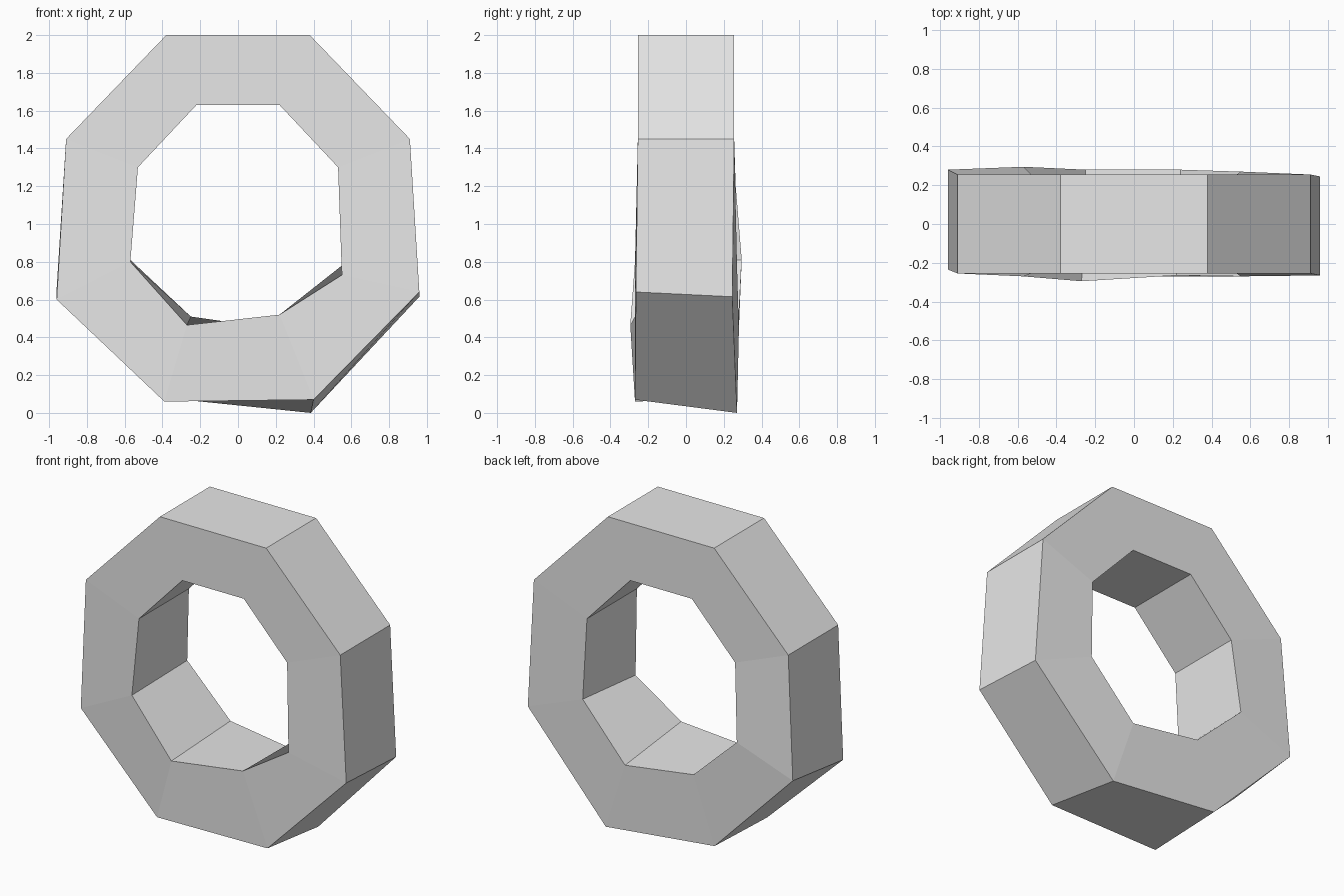
import bpy
import bmesh
from mathutils import Vector

# Remove the default cube only
default_cube = bpy.data.objects.get("Cube")
if default_cube:
    bpy.data.objects.remove(default_cube, do_unlink=True)


def flat_material(name, colour):
    """One plain colour for both viewport and render."""
    material = bpy.data.materials.new(name)
    material.use_nodes = True
    material.diffuse_color = colour
    shader = material.node_tree.nodes["Principled BSDF"]
    shader.inputs["Base Color"].default_value = colour
    return material


def regular_section(outer, inner, half_depth=0.255):
    """Straight cross-section: outer front, outer back, inner back, inner front."""
    (ox, oz), (ix, iz) = outer, inner
    return [(ox, -half_depth, oz), (ox, half_depth, oz),
            (ix, half_depth, iz), (ix, -half_depth, iz)]


def mirrored(section):
    return [(-x, y, z) for x, y, z in section]


def build_ring(name, sections, material):
    """Loft a closed loop of four-cornered cross-sections."""
    bm = bmesh.new()
    rings = [[bm.verts.new(Vector(corner)) for corner in section]
             for section in sections]
    for ring, following in zip(rings, rings[1:] + rings[:1]):
        for i in range(len(ring)):
            j = (i + 1) % len(ring)
            bm.faces.new((ring[i], ring[j], following[j], following[i]))
    bmesh.ops.recalc_face_normals(bm, faces=bm.faces[:])
    mesh = bpy.data.meshes.new(name)
    bm.to_mesh(mesh)
    bm.free()
    mesh.materials.append(material)
    ring_object = bpy.data.objects.new(name, mesh)
    bpy.context.collection.objects.link(ring_object)
    return ring_object


# Upper half: regular and symmetrical
top = regular_section((0.38, 2.0), (0.22, 1.63))
shoulder = regular_section((0.91, 1.45), (0.53, 1.3))

# Lower half: hand-hewn, slightly twisted cross-sections
left_flank = [(0.96, -0.265, 0.64), (0.96, 0.245, 0.615),
              (0.55, 0.27, 0.78), (0.55, -0.27, 0.73)]
left_foot = [(0.4, -0.27, 0.07), (0.385, 0.27, 0),
             (0.24, 0.28, 0.44), (0.22, -0.265, 0.52)]
right_foot = [(-0.39, -0.27, 0.06), (-0.39, 0.265, 0.08),
              (-0.25, 0.28, 0.51), (-0.27, -0.295, 0.465)]
right_flank = [(-0.96, -0.235, 0.6), (-0.96, 0.28, 0.66),
               (-0.57, 0.295, 0.81), (-0.57, -0.27, 0.8)]

stone = flat_material("stone grey", (0.8, 0.8, 0.8, 1))
build_ring("stone_ring",
           [top, shoulder, left_flank, left_foot,
            right_foot, right_flank, mirrored(shoulder), mirrored(top)],
           stone)
